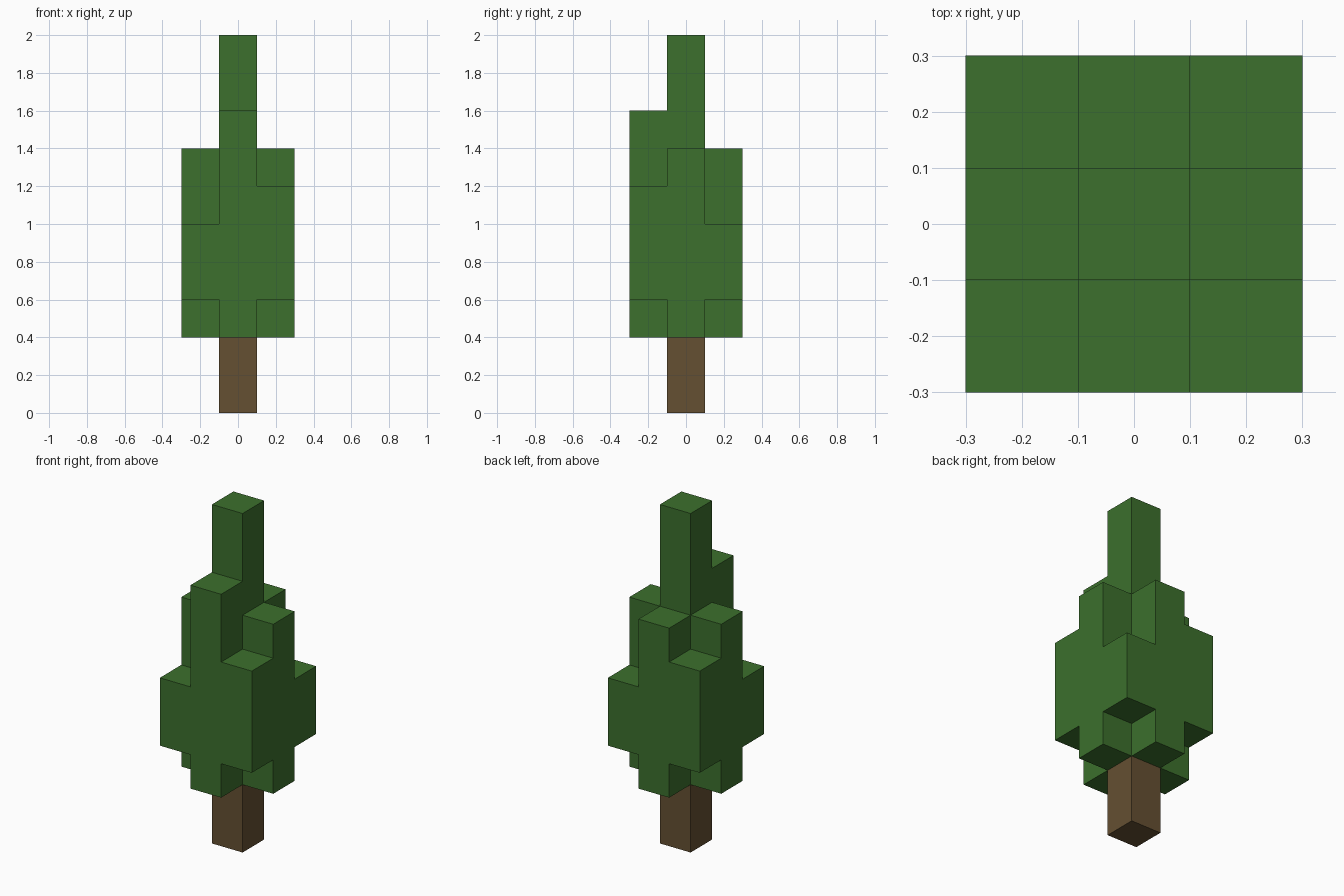
import bpy
import bmesh
from math import radians
from mathutils import Matrix, Vector

cube = bpy.data.objects.get("Cube")
if cube:
    bpy.data.objects.remove(cube, do_unlink=True)

U = 0.2  # edge length of one block
AXES = [Vector(s * c for c in row) for row in Matrix.Identity(3) for s in (1, -1)]


def material(name, rgb):
    mat = bpy.data.materials.new(name)
    mat.use_nodes = True
    mat.diffuse_color = (*rgb, 1)
    mat.node_tree.nodes["Principled BSDF"].inputs["Base Color"].default_value = (*rgb, 1)
    return mat


def column(x, y, bottom, top):
    return {(x, y, z) for z in range(bottom, top)}


def block_part(name, cells, solid, mat):
    """Skin the blocks, leaving out faces hidden against other blocks."""
    bm = bmesh.new()
    for cell in cells:
        centre = Vector(cell) + Vector((0, 0, 0.5))
        for n in AXES:
            if tuple(round(c) for c in Vector(cell) + n) in solid:
                continue
            u = Vector((n.y, n.z, n.x))
            v = n.cross(u)
            corners = [(-u - v), (u - v), (u + v), (v - u)]
            bm.faces.new([bm.verts.new((centre + (n + c) / 2) * U) for c in corners])
    bmesh.ops.remove_doubles(bm, verts=bm.verts, dist=U / 100)
    # Merge coplanar squares into large flat faces
    bmesh.ops.dissolve_limit(bm, angle_limit=radians(1), verts=bm.verts, edges=bm.edges)
    bmesh.ops.recalc_face_normals(bm, faces=bm.faces)
    mesh = bpy.data.meshes.new(name)
    bm.to_mesh(mesh)
    bm.free()
    mesh.materials.append(mat)
    obj = bpy.data.objects.new(name, mesh)
    bpy.context.collection.objects.link(obj)


# Trunk, and foliage core reaching the tip
trunk = column(0, 0, 0, 2)
foliage = column(0, 0, 2, 10)

# Side columns, the front one taller
for x, y in ((1, 0), (-1, 0), (0, 1), (0, -1)):
    foliage |= column(x, y, 2, 8 if y < 0 else 7)

# Corner columns, alternating in height around the tree
for x in (-1, 1):
    for y in (-1, 1):
        foliage |= column(x, y, 3, 5 if x == y else 6)

solid = trunk | foliage
block_part("trunk", trunk, solid, material("bark brown", (0.130, 0.080, 0.032)))
block_part("foliage", foliage, solid, material("leaf green", (0.045, 0.162, 0.026)))
